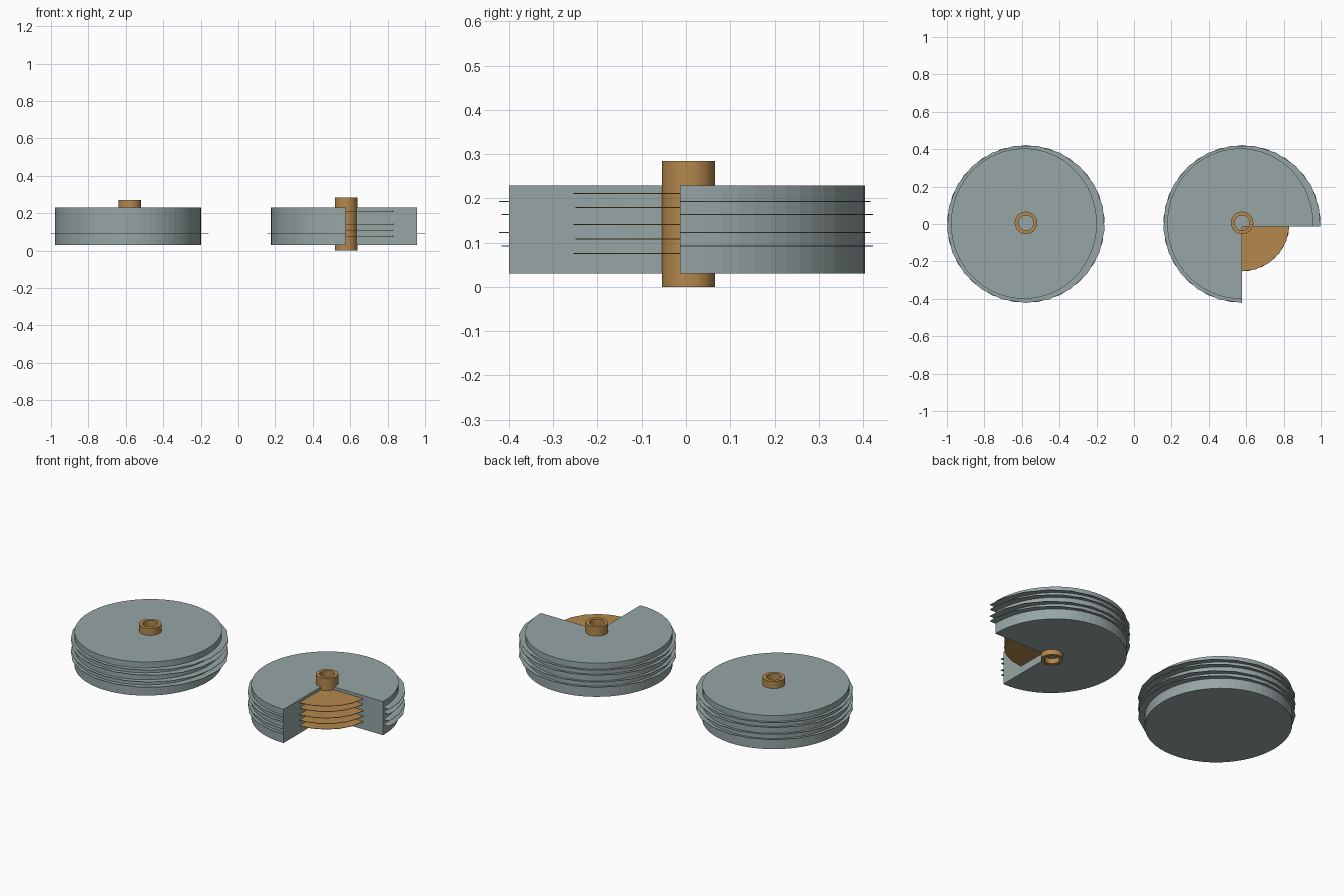
import bpy, bmesh
from math import sin, cos, pi

if "Cube" in bpy.data.objects:
    bpy.data.objects.remove(bpy.data.objects["Cube"])


def material(name, color):
    m = bpy.data.materials.new(name)
    m.diffuse_color = color
    m.use_nodes = True
    m.node_tree.nodes["Principled BSDF"].inputs["Base Color"].default_value = m.diffuse_color
    return m


STEEL = material("steel", (0.31, 0.38, 0.38, 1))
BRASS = material("brass", (0.46, 0.25, 0.075, 1))
CORNER = (0.0, -0.0135)          # inner corner of the cutaway quarter


def ring(n, rx, ry=None, start=0.0, cx=0.0, cy=0.0):
    ry = ry or rx
    return [(cx + rx * cos(start + 2 * pi * i / n),
             cy + ry * sin(start + 2 * pi * i / n)) for i in range(n)]


def cut_quarter(pts):
    """Remove the +x / -y quarter from a counter-clockwise convex outline."""
    qx, qy = CORNER
    inside = lambda p: p[0] > qx and p[1] < qy
    out = []
    for a, b in zip(pts, pts[1:] + pts[:1]):
        if not inside(a):
            out.append(a)
        if not inside(a) and inside(b):       # entering across x = qx
            t = (qx - a[0]) / (b[0] - a[0])
            out += [(qx, a[1] + t * (b[1] - a[1])), CORNER]
        elif inside(a) and not inside(b):     # leaving across y = qy
            t = (qy - a[1]) / (b[1] - a[1])
            out.append((a[0] + t * (b[0] - a[0]), qy))
    return out


def finish(bm, name, mat, x):
    bmesh.ops.recalc_face_normals(bm, faces=bm.faces)
    me = bpy.data.meshes.new(name)
    bm.to_mesh(me)
    bm.free()
    me.materials.append(mat)
    ob = bpy.data.objects.new(name, me)
    ob.location.x = x
    bpy.context.collection.objects.link(ob)


def prism(name, pts, z0, z1, mat, x):
    bm = bmesh.new()
    lo = [bm.verts.new((px, py, z0)) for px, py in pts]
    hi = [bm.verts.new((px, py, z1)) for px, py in pts]
    bm.faces.new(lo[::-1])
    bm.faces.new(hi)
    for i in range(len(pts)):
        j = (i + 1) % len(pts)
        bm.faces.new((lo[i], lo[j], hi[j], hi[i]))
    finish(bm, name, mat, x)


def tube(name, r_out, r_in, z0, z1, mat, x, cy, n=48):
    bm = bmesh.new()
    loops = [[bm.verts.new((px, py, z)) for px, py in ring(n, r, cy=cy)]
             for r, z in ((r_out, z0), (r_out, z1), (r_in, z1), (r_in, z0))]
    for a, b in zip(loops, loops[1:] + loops[:1]):
        for i in range(n):
            j = (i + 1) % n
            bm.faces.new((a[i], a[j], b[j], b[i]))
    finish(bm, name, mat, x)


for label, x, is_cut in (("closed", -0.578, False), ("cutaway", 0.578, True)):
    shape = cut_quarter if is_cut else (lambda p: p)

    # Drum housing
    body = ring(64, 0.39, 0.402, cx=-0.0105, cy=0.002)
    prism(label + "_housing", shape(body), 0.03, 0.229, STEEL, x)

    # Thin outer fins, alternately flipped
    for i, z in enumerate((0.193, 0.1637, 0.123, 0.0925)):
        start = -pi / 2 if i % 2 == 0 else pi / 2
        fin = ring(21, 0.422, start=start)
        prism(f"{label}_fin_{i + 1}", shape(fin), z - 0.001, z + 0.001, STEEL, x)

    # Hollow shaft
    z0, z1 = (0.0, 0.284) if is_cut else (0.06, 0.271)
    tube(label + "_shaft", 0.06, 0.04, z0, z1, BRASS, x, 0.006)

# Inner discs shown by the cutaway
for i, z in enumerate((0.211, 0.1795, 0.141, 0.108, 0.0757)):
    disc = ring(21, 0.253, start=(-pi / 2 if i % 2 == 0 else pi / 2))
    prism(f"inner_disc_{i + 1}", disc, z - 0.0012, z + 0.0012, BRASS, 0.578)
